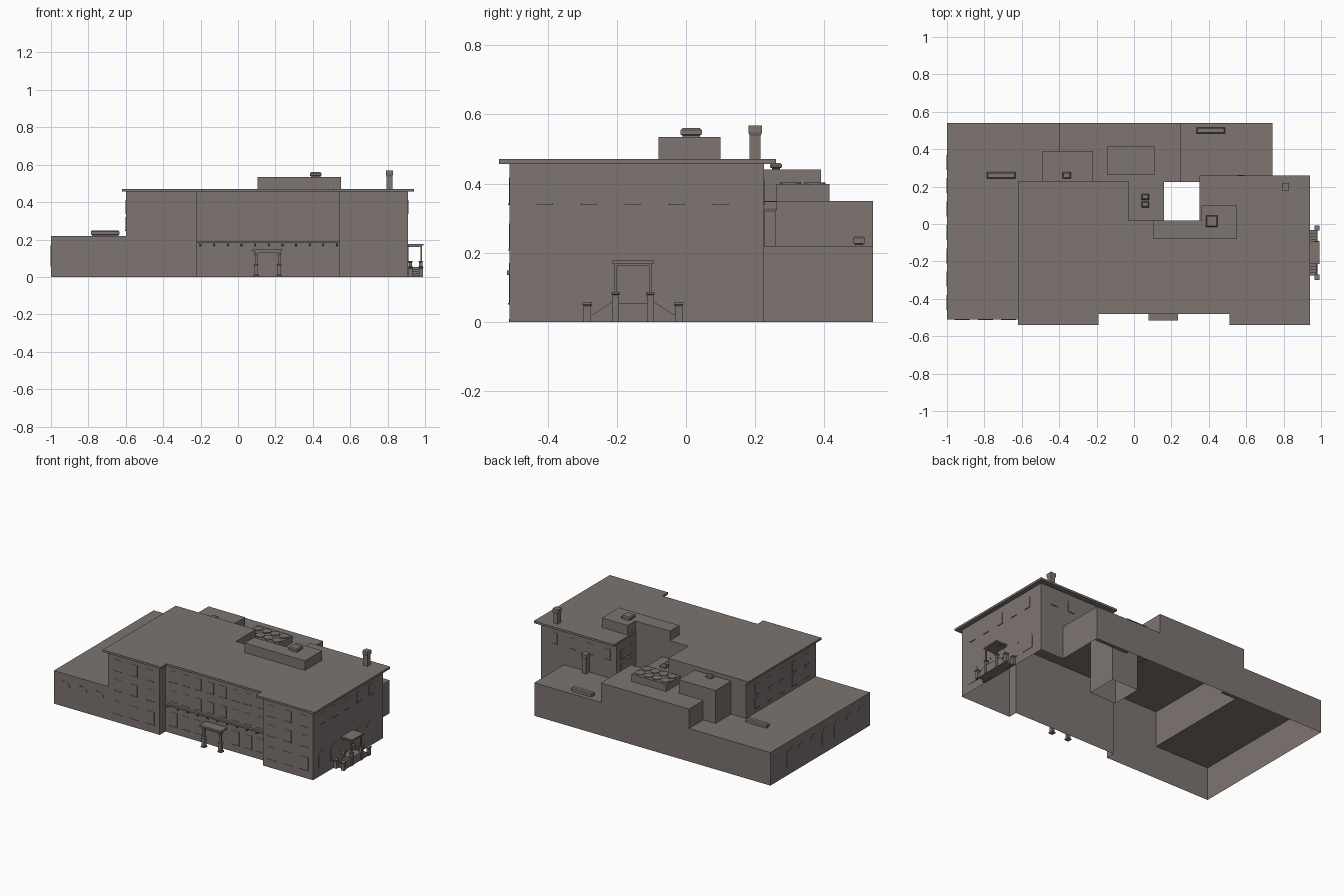
import bpy, bmesh, math
from mathutils import Vector

if "Cube" in bpy.data.objects:
    bpy.data.objects.remove(bpy.data.objects["Cube"])

stone = bpy.data.materials.new("warm grey stone")
stone.diffuse_color = (0.205, 0.177, 0.165, 1)
stone.use_nodes = True
stone.node_tree.nodes["Principled BSDF"].inputs["Base Color"].default_value = stone.diffuse_color


def finish(bm, name, fix=True):
    if fix:
        bmesh.ops.recalc_face_normals(bm, faces=bm.faces)
    me = bpy.data.meshes.new(name)
    bm.to_mesh(me)
    bm.free()
    me.materials.append(stone)
    ob = bpy.data.objects.new(name, me)
    bpy.context.collection.objects.link(ob)


def prism(bm, pts, vec):
    """Extrude a closed outline of 3D points along vec."""
    a = [bm.verts.new(p) for p in pts]
    b = [bm.verts.new(Vector(p) + Vector(vec)) for p in pts]
    bm.faces.new(a)
    bm.faces.new(b[::-1])
    for i in range(len(a)):
        j = (i + 1) % len(a)
        bm.faces.new((a[i], b[i], b[j], a[j]))


def box(bm, x0, x1, y0, y1, z0, z1):
    prism(bm, [(x0, y0, z0), (x1, y0, z0), (x1, y1, z0), (x0, y1, z0)], (0, 0, z1 - z0))


def stack(bm, x, y, levels):
    """Loft rectangles: levels are (half x, half y, z)."""
    rings = [[bm.verts.new((x + sx * a, y + sy * b, z))
              for sx, sy in ((-1, -1), (1, -1), (1, 1), (-1, 1))] for a, b, z in levels]
    for r, s in zip(rings, rings[1:]):
        for i in range(4):
            j = (i + 1) % 4
            bm.faces.new((r[i], r[j], s[j], s[i]))
    bm.faces.new(rings[0][::-1])
    bm.faces.new(rings[-1])


# Building shell: open-bottomed blocks of different height, later blocks win
MAIN = 0.46
blocks = [(-1, 0.74, 0.225, 0.54, 0.22), (-1, -0.6, -0.51, 0.54, 0.22),
          (-0.4, 0.25, 0.225, 0.54, 0.35), (-0.49, -0.22, 0.225, 0.39, 0.44),
          (-0.6, 0.91, -0.51, 0.225, MAIN), (-0.22, 0.54, -0.51, -0.45, 0),
          (-0.03, 0.16, 0.02, 0.225, 0.35), (0.16, 0.355, 0.02, 0.225, 0)]
xs = sorted({v for b in blocks for v in b[:2]})
ys = sorted({v for b in blocks for v in b[2:4]})


def height(i, j):
    if not (0 <= i < len(xs) - 1 and 0 <= j < len(ys) - 1):
        return 0
    x, y, h = (xs[i] + xs[i + 1]) / 2, (ys[j] + ys[j + 1]) / 2, 0
    for x0, x1, y0, y1, z in blocks:
        if x0 < x < x1 and y0 < y < y1:
            h = z
    return h


bm = bmesh.new()


def quad(pts, flip=False):
    bm.faces.new([bm.verts.new(p) for p in (pts[::-1] if flip else pts)])


for i in range(len(xs)):
    for j in range(len(ys)):
        h, west, south = height(i, j), height(i - 1, j), height(i, j - 1)
        x, y = xs[i], ys[j]
        if h and h != MAIN:
            X, Y = xs[i + 1], ys[j + 1]
            quad([(x, y, h), (X, y, h), (X, Y, h), (x, Y, h)])
        if west != h:
            lo, hi, Y = min(west, h), max(west, h), ys[j + 1]
            quad([(x, y, lo), (x, Y, lo), (x, Y, hi), (x, y, hi)], west < h)
        if south != h:
            lo, hi, X = min(south, h), max(south, h), xs[i + 1]
            quad([(X, y, lo), (x, y, lo), (x, y, hi), (X, y, hi)], south < h)
bmesh.ops.remove_doubles(bm, verts=bm.verts, dist=1e-5)
finish(bm, "building_shell", False)

# Main roof with overhanging cornice
bm = bmesh.new()
outline = [(-.62, -.54), (-.19, -.54), (-.19, -.48), (.51, -.48), (.51, -.54), (.94, -.54),
           (.94, .26), (.35, .26), (.35, .02), (-.03, .02), (-.03, .23), (-.62, .23)]
prism(bm, [(x, y, 0.457) for x, y in outline], (0, 0, 0.014))
finish(bm, "main_roof")

# L-shaped rooftop room beside the light well
bm = bmesh.new()
room = [(.105, -.08), (.55, -.08), (.55, .10), (.36, .10), (.36, .02), (.105, .02)]
prism(bm, [(x, y, 0.47) for x, y in room], (0, 0, 0.065))
finish(bm, "rooftop_room")

# Chimneys with flared caps
bm = bmesh.new()
for x, y, z0, z1 in ((0.81, 0.2, 0.47, 0.568), (0.57, 0.243, 0.22, 0.348)):
    stack(bm, x, y, [(.016, .016, z0), (.016, .016, z1 - .03), (.02, .02, z1 - .02), (.02, .02, z1)])
finish(bm, "chimneys")

# Chamfered roof vents
bm = bmesh.new()
for x, y, a, b, z, h in ((.415, .015, .031, .031, .535, .025), (-.36, .26, .022, .017, .44, .02),
                         (.06, .145, .021, .016, .35, .022), (.06, .105, .021, .016, .35, .022),
                         (-.71, .26, .077, .017, .22, .028), (.41, .5, .077, .017, .22, .028)):
    stack(bm, x, y, [(a - .006, b - .006, z), (a - .006, b - .006, z + .004), (a, b, z + .007),
                     (a, b, z + h - .006), (a - .006, b - .006, z + h)])
finish(bm, "roof_vents")

# Cooling unit with eight fans
bm = bmesh.new()
box(bm, -.145, .11, .262, .415, .35, .398)
for i in range(4):
    for y in (.302, .373):
        ring = [(-.11 + i * .062 + .03 * math.cos(t * math.pi / 8),
                 y + .03 * math.sin(t * math.pi / 8), .398) for t in range(16)]
        prism(bm, ring, (0, 0, .005))
finish(bm, "cooling_unit")

# Windows: thin plates with sills on each facade
win = bmesh.new()


def window(axis, pos, sign, u, z, w, h, arch=False, sill=True):
    def at(a, b, d=0):
        p = pos + sign * d
        return (p, a, b) if axis == 'x' else (a, p, b)
    out = Vector((sign, 0, 0) if axis == 'x' else (0, sign, 0))
    pts = [at(u - w / 2, z), at(u + w / 2, z)]
    if arch:
        spring = z + h - w * .45
        pts += [at(u + w / 2 * math.cos(t * math.pi / 8),
                   spring + w * .45 * math.sin(t * math.pi / 8)) for t in range(9)]
    else:
        pts += [at(u + w / 2, z + h), at(u - w / 2, z + h)]
    prism(win, pts, out * .002)
    if sill:
        s = w / 2 + .003
        prism(win, [at(u - s, z - .004), at(u + s, z - .004), at(u + s, z), at(u - s, z)], out * .005)


for k in range(5):                                   # right side
    window('x', .91, 1, -.408 + k * .127, .055, .085, .115, True, False)
    window('x', .91, 1, -.408 + k * .127, .342, .04, .07)
for k in range(7):                                   # left wing side
    window('x', -1, -1, -.42 + k * .125, .055, .08, .115, True, False)
for k in range(5):                                   # left wall above wing
    window('x', -.6, -1, -.41 + k * .13, .342, .04, .07)
    window('x', -.6, -1, -.41 + k * .13, .25, .04, .07)
for k in range(3):                                   # front wing and pavilions
    window('y', -.51, -1, -.92 + k * .125, .055, .08, .115, True, False)
    for c in (-.41, .725):
        window('y', -.51, -1, c + (k - 1) * .12, .055, .06, .085)
        for z in (.21, .342):
            window('y', -.51, -1, c + (k - 1) * .12, z, .05, .075)
for k in range(8):                                   # recessed front centre
    u = -.16 + k * .0915
    for z in (.21, .342):
        window('y', -.45, -1, u, z, .045, .075)
    if k not in (3, 4):
        window('y', -.45, -1, u, .05, .055, .09)
window('y', -.45, -1, .16, 0, .07, .115, False, False)
for k in range(4):                                   # rear right
    window('y', .225, 1, .42 + k * .13, .342, .04, .07)
for z in (.25, .342):                                # light well
    for u in (.08, .16):
        window('x', .355, -1, u, z, .04, .06)
finish(win, "windows")

# Front balcony band with brackets
bm = bmesh.new()
box(bm, -.22, .54, -.466, -.45, .184, .192)
for k in range(11):
    x = -.205 + k * .073
    prism(bm, [(x, -.45, .184), (x, -.464, .184), (x, -.46, .172), (x, -.45, .165)], (.009, 0, 0))
finish(bm, "front_band")

# Front porch: canopy on two shaped columns
bm = bmesh.new()
box(bm, .078, .235, -.517, -.45, .136, .148)
box(bm, .09, .225, -.51, -.45, .128, .136)
for x in (.097, .22):
    stack(bm, x, -.497, [(.015, .014, 0), (.015, .014, .008), (.011, .011, .012), (.011, .011, .058),
                         (.014, .014, .065), (.007, .007, .07), (.006, .006, .112), (.012, .012, .128)])
finish(bm, "front_porch")

# Side porch: canopy, posts, landing and two mirrored stair flights
bm = bmesh.new()
CY = -.153
box(bm, .91, .992, CY - .06, CY + .06, .167, .177)
box(bm, .91, .985, CY - .053, CY + .053, .161, .167)
box(bm, .91, .982, CY - .058, CY + .058, 0, .053)
for s in (-1, 1):
    y = CY + s * .05
    stack(bm, .979, y, [(.004, .004, .08), (.004, .004, .162)])
    for x in (.922, .978):
        stack(bm, x, y, [(.009, .009, 0), (.009, .009, .078), (.012, .012, .08), (.012, .012, .086)])
        stack(bm, x, CY + s * .132, [(.01, .011, 0), (.01, .011, .046), (.013, .014, .05), (.013, .014, .056)])
    for k in range(4):                               # steps
        a, b = CY + s * (.058 + k * .016), CY + s * (.074 + k * .016)
        box(bm, .925, .976, min(a, b), max(a, b), 0, .043 - k * .011)
    for x in (.914, .974):                           # sloping cheek walls
        prism(bm, [(x, CY + s * d, z) for d, z in
                   ((.058, 0), (.058, .06), (.115, .022), (.125, .022), (.125, 0))], (.008, 0, 0))
finish(bm, "side_porch")
